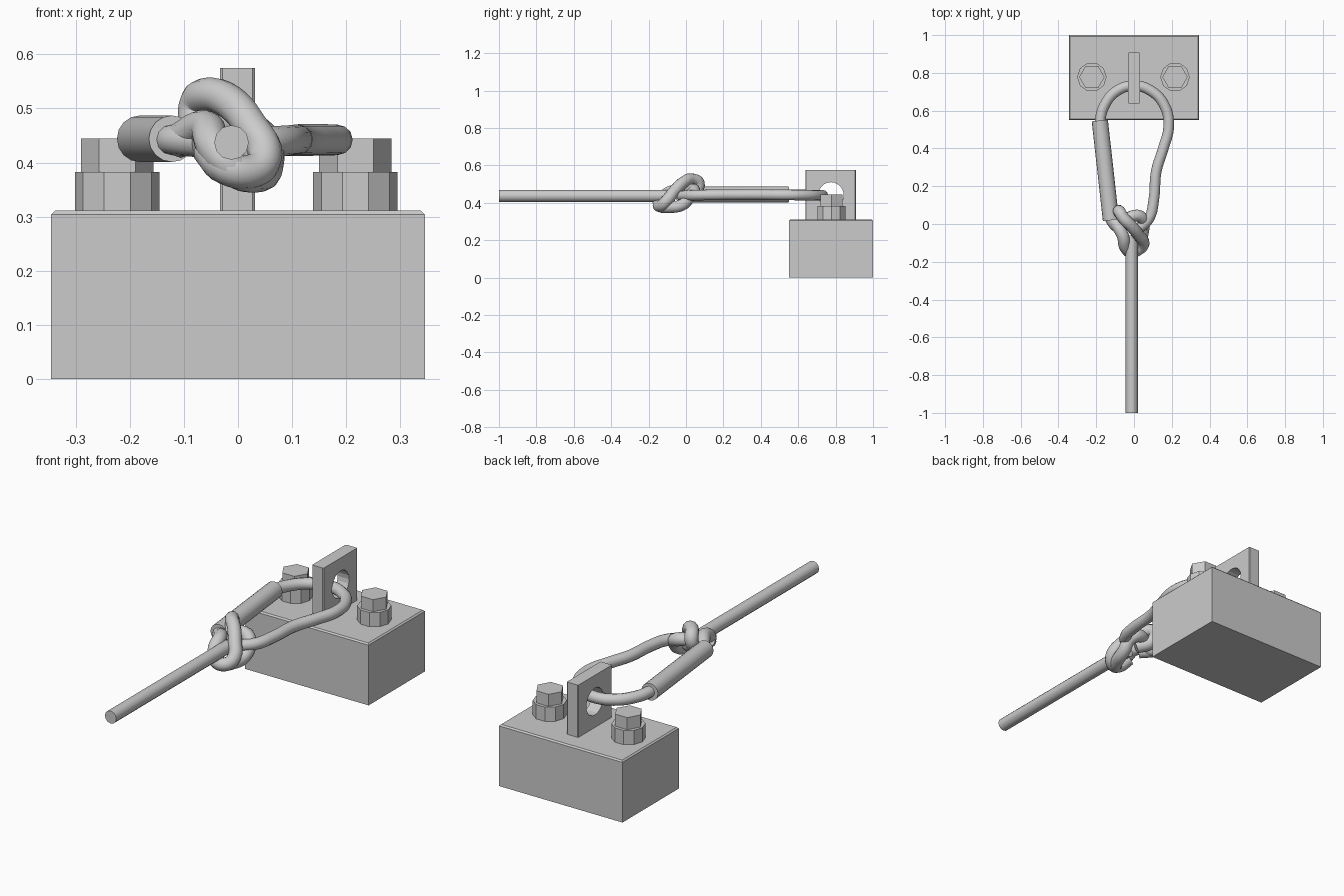
import bpy, bmesh, math
from mathutils import Vector

if "Cube" in bpy.data.objects:
    bpy.data.objects.remove(bpy.data.objects["Cube"])


def add_object(name, bm):
    me = bpy.data.meshes.new(name)
    bm.to_mesh(me)
    bm.free()
    ob = bpy.data.objects.new(name, me)
    bpy.context.collection.objects.link(ob)
    return ob


def select_only(ob):
    bpy.ops.object.select_all(action='DESELECT')
    ob.select_set(True)
    bpy.context.view_layer.objects.active = ob


def box(name, lo, hi, bevel, pick):
    """Box between two corners; edges chosen by pick() get a chamfer."""
    bm = bmesh.new()
    bmesh.ops.create_cube(bm, size=1)
    for v in bm.verts:
        v.co = [lo[i] + (v.co[i] + 0.5) * (hi[i] - lo[i]) for i in range(3)]
    edges = [e for e in bm.edges if pick(*(v.co for v in e.verts))]
    bmesh.ops.bevel(bm, geom=edges, offset=bevel, segments=1, affect='EDGES')
    return add_object(name, bm)


def rod(name, a, b, radius, sides, smooth=False):
    """Capped cylinder from a to b; a vertex points along +x when upright."""
    a, b = Vector(a), Vector(b)
    bm = bmesh.new()
    bmesh.ops.create_cone(bm, cap_ends=True, segments=sides, radius1=radius,
                          radius2=radius, depth=(b - a).length)
    ob = add_object(name, bm)
    d = b - a
    if abs(d.x) + abs(d.y) > 1e-6:
        ob.rotation_euler = d.to_track_quat('Z', 'Y').to_euler()
    elif sides % 4 == 2:
        ob.rotation_euler.z = math.pi / 2
    ob.location = (a + b) / 2
    if smooth:
        select_only(ob)
        bpy.ops.object.shade_smooth_by_angle(angle=math.radians(40))
    return ob


def rope(name, points, radius):
    """Smooth 12-sided tube through the points."""
    cu = bpy.data.curves.new(name, 'CURVE')
    cu.dimensions = '3D'
    cu.bevel_depth = radius
    cu.bevel_resolution = 4
    cu.resolution_u = 5
    cu.use_fill_caps = True
    sp = cu.splines.new('BEZIER')
    sp.bezier_points.add(len(points) - 1)
    for p, co in zip(sp.bezier_points, points):
        p.co = co
        p.handle_left_type = p.handle_right_type = 'AUTO'
    ob = bpy.data.objects.new(name, cu)
    bpy.context.collection.objects.link(ob)
    select_only(ob)
    bpy.ops.object.convert(target='MESH')
    bpy.ops.object.shade_smooth_by_angle(angle=math.radians(50))
    return ob


# Anchor block with chamfered top rim
box("anchor_block", (-0.345, 0.55, 0), (0.345, 1.0, 0.311), 0.007,
    lambda a, b: min(a.z, b.z) > 0.3)

# Upright lug with a round eye
lug = box("eye_lug", (-0.033, 0.638, 0.30), (0.031, 0.908, 0.575), 0.004,
          lambda a, b: abs(a.z - b.z) > 0.1)
cutter = rod("eye_cutter", (-0.2, 0.775, 0.442), (0.2, 0.775, 0.442), 0.068, 20)
cutter.hide_render = True
mod = lug.modifiers.new("eye", 'BOOLEAN')
mod.operation = 'DIFFERENCE'
mod.solver = 'EXACT'
mod.object = cutter
select_only(lug)
bpy.ops.object.modifier_apply(modifier="eye")
bpy.data.objects.remove(cutter)

# Anchor bolts: ten-sided collar below a hexagonal head
for side, x in (("left", -0.223), ("right", 0.217)):
    rod(side + "_bolt_collar", (x, 0.778, 0.30), (x, 0.778, 0.383), 0.078, 10)
    rod(side + "_bolt_head", (x, 0.778, 0.37), (x, 0.778, 0.444), 0.067, 6)

# Straight rope running to the front
rod("main_rope", (-0.012, -1.0, 0.437), (-0.012, -0.06, 0.437), 0.032, 12, True)

# Loop through the eye, with a sleeve around its left leg
rope("rope_loop", [(-0.065, -0.04, 0.437), (-0.122, 0.02, 0.442),
                   (-0.15, 0.28, 0.444), (-0.179, 0.54, 0.444),
                   (-0.155, 0.63, 0.442), (-0.09, 0.705, 0.44),
                   (0, 0.732, 0.44), (0.09, 0.705, 0.44),
                   (0.16, 0.63, 0.441), (0.184, 0.52, 0.442),
                   (0.155, 0.40, 0.443), (0.118, 0.28, 0.443),
                   (0.105, 0.13, 0.442), (0.08, 0.03, 0.44),
                   (0.02, -0.03, 0.437)], 0.028)
rod("sleeve", (-0.122, 0.02, 0.444), (-0.181, 0.548, 0.444), 0.043, 16, True)

# Knot: upper and lower turns around the rope
rope("knot_upper_turn", [(-0.012, 0.0, 0.43), (-0.07, 0.05, 0.46),
                         (-0.078, 0.068, 0.505), (-0.055, 0.03, 0.525),
                         (-0.015, -0.01, 0.512), (0.025, -0.06, 0.465),
                         (0.05, -0.10, 0.415), (0.03, -0.13, 0.385),
                         (-0.02, -0.145, 0.39), (-0.055, -0.10, 0.425)], 0.032)
rope("knot_lower_turn", [(-0.11, 0.02, 0.44), (-0.06, -0.06, 0.465),
                         (-0.045, -0.125, 0.43), (-0.01, -0.145, 0.39),
                         (0.035, -0.08, 0.377), (0.052, -0.01, 0.395),
                         (0.05, 0.02, 0.435), (0.015, 0.045, 0.465),
                         (-0.05, 0.02, 0.47)], 0.032)
